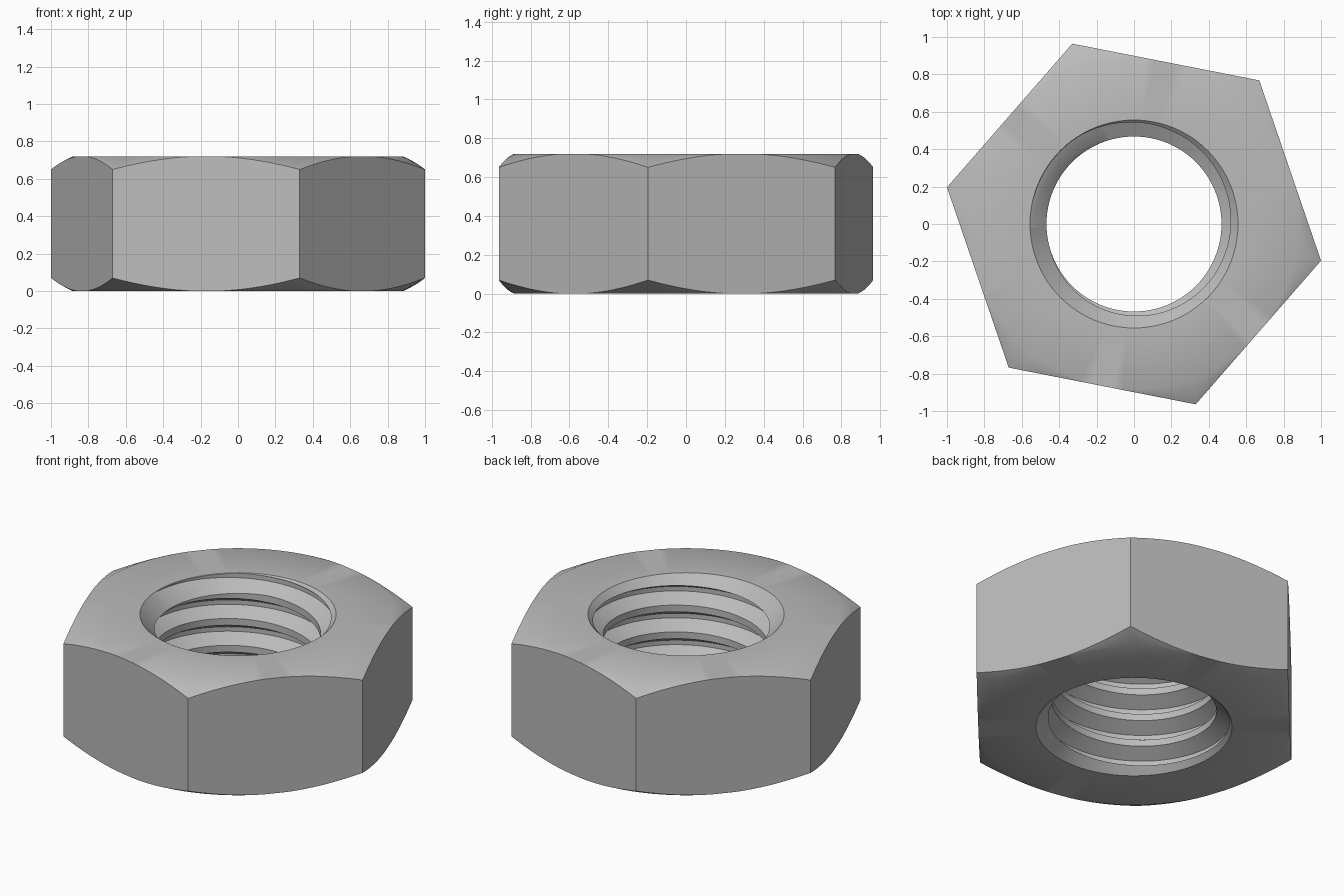
import bpy, bmesh, math
from mathutils import Vector

cube = bpy.data.objects.get("Cube")
if cube:
    bpy.data.objects.remove(cube, do_unlink=True)

HEIGHT = 0.72
CORNER_R = 1.019
PITCH = 0.168
MINOR_R, ROOT_R = 0.468, 0.553
STEPS = 96
TURNS = 7
Z_AXIS = Vector((0, 0, 1))


def make_object(name, bm):
    bmesh.ops.recalc_face_normals(bm, faces=bm.faces)
    mesh = bpy.data.meshes.new(name)
    bm.to_mesh(mesh)
    bm.free()
    obj = bpy.data.objects.new(name, mesh)
    bpy.context.collection.objects.link(obj)
    return obj


def spin_profile(points, turns=1, rise=0.0):
    """Turn an (r, z) profile about z, climbing by rise each turn."""
    bm = bmesh.new()
    verts = [bm.verts.new((r, 0, z)) for r, z in points]
    edges = [bm.edges.new(pair) for pair in zip(verts, verts[1:])]
    bmesh.ops.spin(bm, geom=verts + edges, cent=(0, 0, 0), axis=Z_AXIS,
                   dvec=Z_AXIS * (rise / STEPS), angle=math.tau * turns,
                   steps=STEPS * turns)
    bmesh.ops.remove_doubles(bm, verts=bm.verts, dist=1e-4)
    return bm


def combine(target, other, operation):
    mod = target.modifiers.new(other.name, 'BOOLEAN')
    mod.object, mod.operation, mod.solver = other, operation, 'EXACT'
    bpy.context.view_layer.objects.active = target
    bpy.ops.object.modifier_apply(modifier=mod.name)
    bpy.data.objects.remove(other, do_unlink=True)


# Hexagonal prism, taller than the finished nut
bm = bmesh.new()
bmesh.ops.create_cone(bm, cap_ends=True, segments=6, radius1=CORNER_R,
                      radius2=CORNER_R, depth=HEIGHT + 0.2)
for v in bm.verts:
    a = math.atan2(v.co.y, v.co.x)
    # snap corners to the nut's orientation
    k = round(a / (math.pi / 3) - 0.01)
    a = k * math.pi / 3 - math.radians(11.1)
    v.co = (CORNER_R * math.cos(a), CORNER_R * math.sin(a), v.co.z + HEIGHT / 2)
nut = make_object("hex_nut", bm)

# Turned blank whose conical ends chamfer the corners
blank = make_object("chamfer_blank", spin_profile([
    (0, 0), (0.885, 0), (1.1, 0.112),
    (1.1, HEIGHT - 0.112), (0.885, HEIGHT), (0, HEIGHT)]))
combine(nut, blank, 'INTERSECT')

# Threaded rod that cuts the bore
flat, root = PITCH / 8, 0.014
z0 = -0.278
profile = [(MINOR_R, 0), (MINOR_R, flat), (ROOT_R, PITCH / 2 - root),
           (ROOT_R, PITCH / 2 + root), (MINOR_R, PITCH - flat), (MINOR_R, PITCH)]
bm = spin_profile([(r, z + z0) for r, z in profile], TURNS, PITCH)
tips = {False: bm.verts.new((0, 0, -0.6)), True: bm.verts.new((0, 0, HEIGHT + 0.8))}
for edge in [e for e in bm.edges if e.is_boundary]:
    upper = edge.verts[0].co.z > HEIGHT / 2
    bm.faces.new((edge.verts[0], edge.verts[1], tips[upper]))
combine(nut, make_object("thread_cutter", bm), 'DIFFERENCE')

# Countersinks at both mouths of the bore
sink = make_object("countersink_cutter", spin_profile([
    (0, -0.1), (0.656, -0.1), (0.456, 0.1),
    (0.456, HEIGHT - 0.1), (0.656, HEIGHT + 0.1), (0, HEIGHT + 0.1)]))
combine(nut, sink, 'DIFFERENCE')

# Plain grey steel
steel = bpy.data.materials.new("grey_steel")
steel.use_nodes = True
grey = (0.5, 0.5, 0.5, 1)
steel.diffuse_color = grey
steel.node_tree.nodes["Principled BSDF"].inputs["Base Color"].default_value = grey
nut.data.materials.clear()
nut.data.materials.append(steel)
for poly in nut.data.polygons:
    poly.material_index = 0

bpy.ops.object.select_all(action='DESELECT')
nut.select_set(True)
bpy.context.view_layer.objects.active = nut
bpy.ops.object.shade_smooth_by_angle(angle=math.radians(30))
